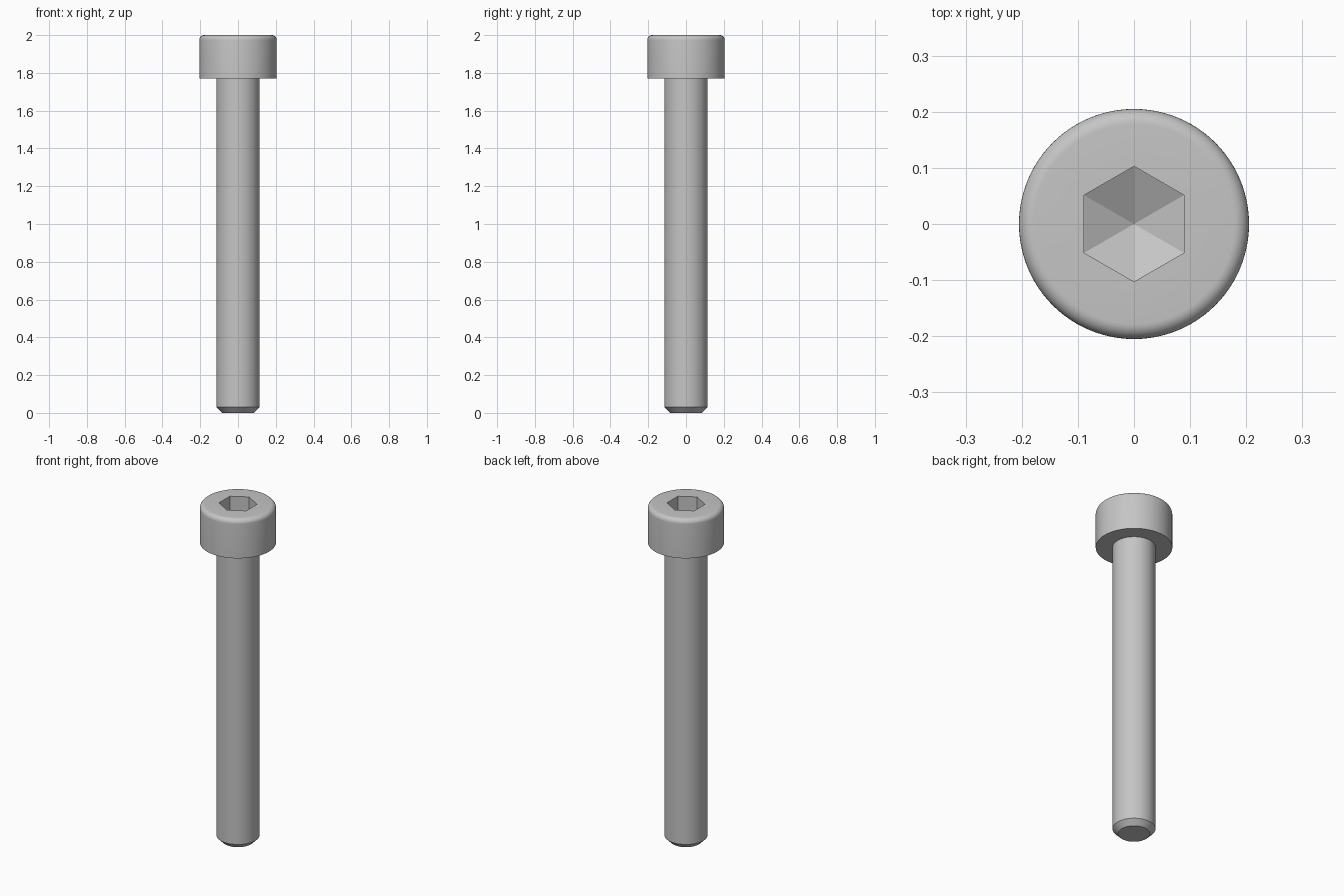
import bpy, bmesh
from math import cos, sin, pi

SEGMENTS = 96

cube = bpy.data.objects.get("Cube")
if cube:
    bpy.data.objects.remove(cube, do_unlink=True)

steel = bpy.data.materials.new("grey steel")
steel.use_nodes = True
grey = (0.56, 0.56, 0.56, 1)
steel.diffuse_color = grey
steel.node_tree.nodes["Principled BSDF"].inputs["Base Color"].default_value = grey


def circle(radius):
    return lambda a: radius


def hexagon(apothem):
    # Distance to a hexagon's edge, with flats towards +x and -x
    return lambda a: apothem / cos((a + pi / 6) % (pi / 3) - pi / 6)


def lathe(name, rings, start_tip=None, end_tip=None):
    """Skin a stack of (outline, z) rings; a tip closes an end with a fan."""
    bm = bmesh.new()
    loops = []
    for outline, z in rings:
        angles = [2 * pi * i / SEGMENTS for i in range(SEGMENTS)]
        loops.append([bm.verts.new((outline(a) * cos(a), outline(a) * sin(a), z))
                      for a in angles])
    for low, high in zip(loops, loops[1:]):
        for i in range(SEGMENTS):
            j = (i + 1) % SEGMENTS
            bm.faces.new((low[i], low[j], high[j], high[i]))
    for tip, loop, flip in ((start_tip, loops[0], True), (end_tip, loops[-1], False)):
        if tip is not None:
            centre = bm.verts.new((0, 0, tip))
            for i in range(SEGMENTS):
                a, b = loop[i], loop[(i + 1) % SEGMENTS]
                bm.faces.new((b, a, centre) if flip else (a, b, centre))
    mesh = bpy.data.meshes.new(name)
    bm.to_mesh(mesh)
    bm.free()
    mesh.materials.append(steel)
    obj = bpy.data.objects.new(name, mesh)
    bpy.context.collection.objects.link(obj)
    bpy.ops.object.select_all(action='DESELECT')
    obj.select_set(True)
    bpy.context.view_layer.objects.active = obj
    bpy.ops.object.shade_smooth_by_angle(angle=pi / 9)
    return obj


shaft_r, head_r, seat_z, top_z, fillet = 0.115, 0.205, 1.77, 2.0, 0.027

# Shaft with a chamfered end
lathe("shaft", [(circle(0.085), 0), (circle(shaft_r), 0.03), (circle(shaft_r), seat_z)],
      start_tip=0)

# Cap head: flat underside, rounded top rim, hexagonal socket with a pointed floor
rim = []
for k in range(9):
    a = k / 8 * pi / 2
    rim.append((circle(head_r - fillet + fillet * cos(a)), top_z - fillet + fillet * sin(a)))
socket = hexagon(0.089)
lathe("socket_head",
      [(circle(shaft_r), seat_z), (circle(head_r), seat_z)] + rim
      + [(socket, top_z), (socket, 1.885)],
      end_tip=1.835)
